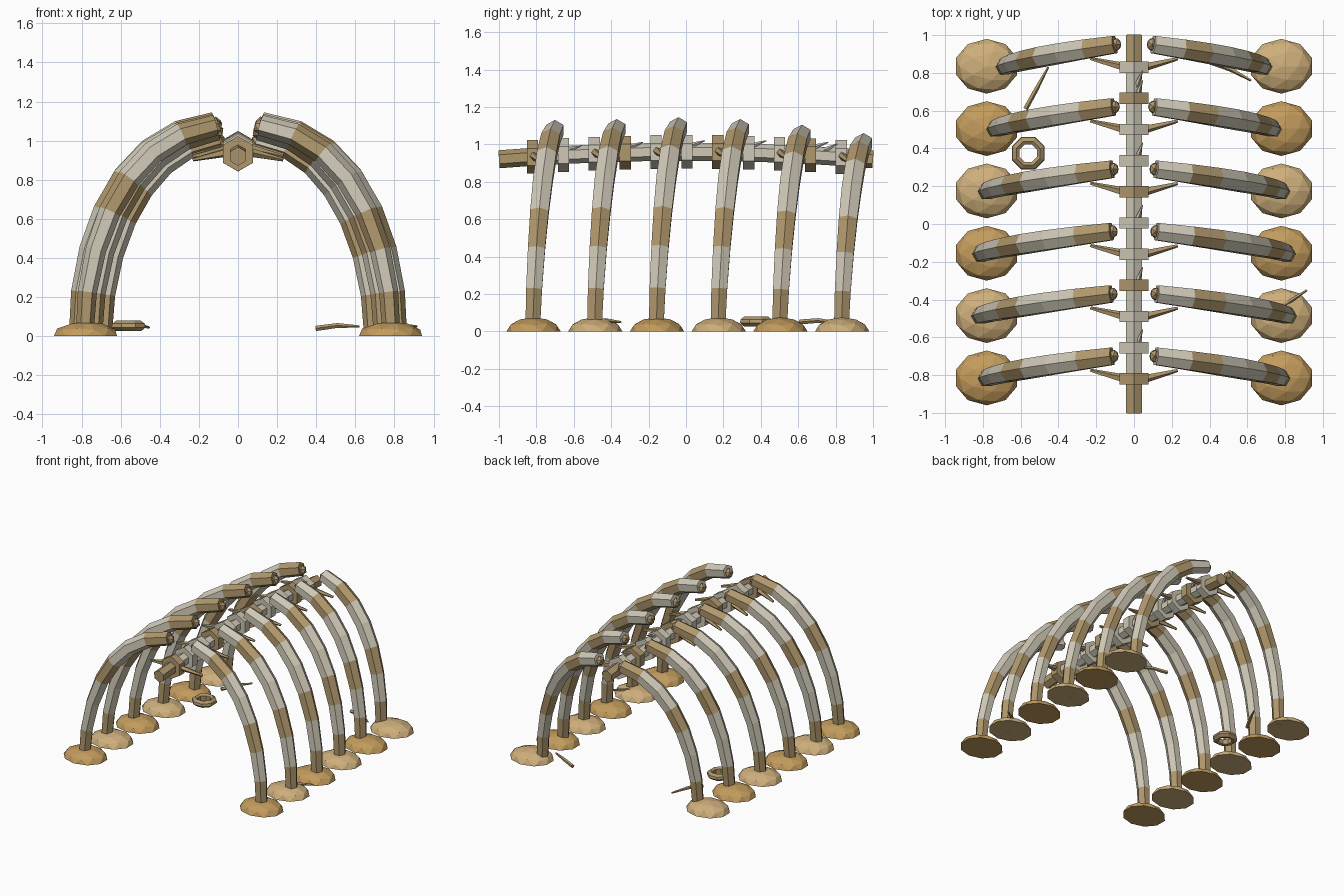
import bpy, bmesh
from math import sin, cos, pi, radians
from mathutils import Vector

if "Cube" in bpy.data.objects:
    bpy.data.objects.remove(bpy.data.objects["Cube"])


def mat(name, c):
    m = bpy.data.materials.new(name)
    m.diffuse_color = (*c, 1)
    m.use_nodes = True
    m.node_tree.nodes["Principled BSDF"].inputs["Base Color"].default_value = m.diffuse_color
    return m


BONE = mat("bone", (0.62, 0.58, 0.47))
TAN = mat("aged_bone", (0.43, 0.31, 0.15))
SAND = mat("sand", (0.62, 0.43, 0.20))
OCHRE = mat("dark_sand", (0.54, 0.33, 0.11))


def finish(name, bm, mats):
    bmesh.ops.recalc_face_normals(bm, faces=bm.faces)
    me = bpy.data.meshes.new(name)
    bm.to_mesh(me)
    bm.free()
    for m in mats:
        me.materials.append(m)
    ob = bpy.data.objects.new(name, me)
    bpy.context.collection.objects.link(ob)
    return ob


def tube(name, pts, radii, ref=(0, 0, 1), sides=6, mats=(BONE,), tan_segs=()):
    """Faceted tube through points; segments in tan_segs use material 1."""
    pts = [Vector(p) for p in pts]
    ref = Vector(ref)
    bm = bmesh.new()
    rings = []
    for i, p in enumerate(pts):
        t = (pts[min(i + 1, len(pts) - 1)] - pts[max(i - 1, 0)]).normalized()
        n = t.cross(ref).normalized()
        b = t.cross(n)
        ring = []
        for k in range(sides):
            a = 2 * pi * k / sides
            v = p + radii[i] * (cos(a) * n + sin(a) * b)
            v.z = max(v.z, 0)
            ring.append(bm.verts.new(v))
        rings.append(ring)
    for i in range(len(pts) - 1):
        for k in range(sides):
            q = (k + 1) % sides
            f = bm.faces.new((rings[i][k], rings[i][q], rings[i + 1][q], rings[i + 1][k]))
            f.material_index = int(i in tan_segs)
    bm.faces.new(rings[0]).material_index = int(0 in tan_segs)
    bm.faces.new(rings[-1]).material_index = int(len(pts) - 2 in tan_segs)
    return finish(name, bm, mats)


def ball(name, loc, scale, m, subdiv, half=False):
    bm = bmesh.new()
    bmesh.ops.create_icosphere(bm, subdivisions=subdiv, radius=1)
    if half:
        r = bmesh.ops.bisect_plane(bm, geom=bm.verts[:] + bm.edges[:] + bm.faces[:],
                                   plane_co=(0, 0, 0), plane_no=(0, 0, 1), clear_inner=True)
        bmesh.ops.contextual_create(bm, geom=[e for e in r["geom_cut"]
                                              if isinstance(e, bmesh.types.BMEdge)])
    for v in bm.verts:
        v.co = Vector(loc) + Vector([a * b for a, b in zip(v.co, scale)])
    return finish(name, bm, [m])


def spine_z(y):
    return 0.92 + 0.04 * (1 - y * y)


# Rib pairs with end knobs and sand mounds
widths = [0.785, 0.82, 0.815, 0.785, 0.74, 0.69]
heights = [1.085, 1.09, 1.10, 1.09, 1.06, 1.015]
rib_r = [0.045, 0.049, 0.053, 0.057, 0.06, 0.06, 0.058, 0.053]
for i, (w, h) in enumerate(zip(widths, heights)):
    y0 = -0.82 + 0.33 * i
    for s, side in ((-1, "left"), (1, "right")):
        pts = []
        for k in range(8):
            t = radians(12 * k)
            pts.append((s * w * cos(t) ** 0.85, y0 + 0.12 * (k / 7) ** 1.4, h * sin(t)))
        tube(f"rib_{side}_{i}", pts, rib_r, (0, 1, 0), 6, (BONE, TAN),
             (0, 3, 6) if s < 0 else (0, 2, 5))
        x, y, z = pts[-1]
        ball(f"rib_knob_{side}_{i}", (x - s * 0.005, y, z - 0.01), (0.032, 0.038, 0.04), TAN, 1)
        ball(f"sand_mound_{side}_{i}", (s * 0.78, y0 + 0.005, 0), (0.17, 0.145, 0.075),
             SAND if i % 2 else OCHRE, 2, True)

# Spine bar
ys = [-1 + 2 * k / 12 for k in range(13)]
tube("spine", [(0, y, spine_z(y)) for y in ys], [0.048] * 13, (1, 0, 0), 6,
     (BONE, TAN), (0, 11))

# Vertebrae, with side processes at every rib pair
for k in range(11):
    y = -0.82 + 0.165 * k
    z = spine_z(y)
    tube(f"vertebra_{k}", [(0, y - 0.03, z), (0, y + 0.03, z)], [0.09, 0.09], (1, 0, 0), 6,
         (TAN if k % 3 == 0 else BONE,))
    if k % 2 == 0:
        for s, side in ((-1, "left"), (1, "right")):
            tube(f"side_process_{side}_{k}", [(s * 0.05, y, z + 0.01), (s * 0.23, y + 0.045, z - 0.03)],
                 [0.024, 0.009], (0, 0, 1), 5, (TAN,))
        # Small backward spike on top
        tube(f"top_spike_{k}", [(0.012, y + 0.17, z + 0.03), (0.045, y + 0.26, z + 0.06)]
             if k < 10 else [(0.012, y - 0.1, z + 0.03), (0.045, y - 0.02, z + 0.07)],
             [0.018, 0.003], (0, 0, 1), 5, (BONE,))

# Loose vertebra ring on the ground
bm = bmesh.new()
prof = [(0.05, 0.03), (0.07, 0.026), (0.094, 0.045), (0.09, 0.064), (0.068, 0.08), (0.05, 0.068)]
rings = [[bm.verts.new((-0.56 + r * cos(a), 0.375 + r * sin(a), z)) for r, z in prof]
         for a in [2 * pi * (j + 0.5) / 8 for j in range(8)]]
for j in range(8):
    for k in range(6):
        n, q = (j + 1) % 8, (k + 1) % 6
        bm.faces.new((rings[j][k], rings[n][k], rings[n][q], rings[j][q]))
finish("loose_ring", bm, [TAN])

# Bone shards on the ground
shards = [((-0.575, 0.61, 0.05), (-0.52, 0.71, 0.058), (-0.455, 0.83, 0.045)),
          ((0.40, 0.86, 0.04), (0.51, 0.82, 0.055), (0.62, 0.76, 0.05)),
          ((0.68, -0.48, 0.04), (0.80, -0.425, 0.058), (0.915, -0.35, 0.05))]
for i, p in enumerate(shards):
    tube(f"bone_shard_{i}", p, [0.014, 0.013, 0.006], (0, 0, 1), 5, (TAN,))
